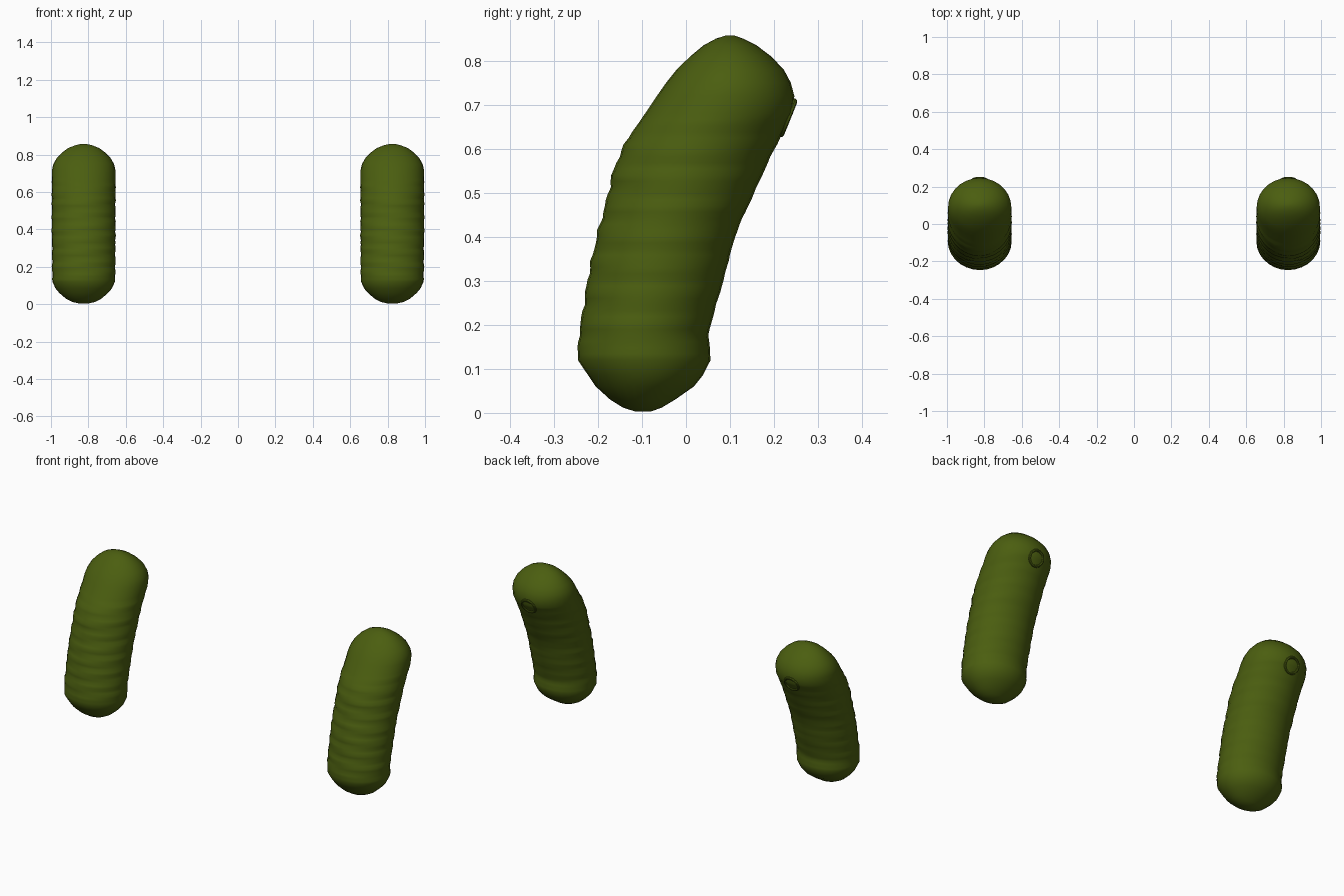
import bpy, bmesh, math

if "Cube" in bpy.data.objects:
    bpy.data.objects.remove(bpy.data.objects["Cube"])

green = bpy.data.materials.new("olive green")
green.diffuse_color = (0.07, 0.112, 0.005, 1)
green.use_nodes = True
green.node_tree.nodes["Principled BSDF"].inputs["Base Color"].default_value = green.diffuse_color

CX, SEG = 0.825, 28
# side profile: height, front y, back y, half width in x
PROFILE = [
    (0.003, -0.115, -0.08, 0.02), (0.012, -0.143, -0.055, 0.06),
    (0.03, -0.172, -0.025, 0.095), (0.06, -0.205, 0.018, 0.13),
    (0.085, -0.222, 0.038, 0.151), (0.12, -0.246, 0.056, 0.167),
    (0.18, -0.243, 0.051, 0.169), (0.24, -0.233, 0.067, 0.169),
    (0.30, -0.224, 0.085, 0.169), (0.36, -0.212, 0.10, 0.17),
    (0.42, -0.198, 0.118, 0.17), (0.48, -0.181, 0.146, 0.17),
    (0.54, -0.168, 0.173, 0.17), (0.59, -0.150, 0.196, 0.17),
    (0.64, -0.122, 0.222, 0.17), (0.68, -0.092, 0.243, 0.17),
    (0.72, -0.066, 0.246, 0.169), (0.75, -0.045, 0.238, 0.162),
    (0.78, -0.021, 0.222, 0.145), (0.81, 0.010, 0.193, 0.117),
    (0.835, 0.040, 0.160, 0.083), (0.85, 0.068, 0.130, 0.045),
    (0.857, 0.09, 0.11, 0.014)]


def section(z):
    """Interpolate the profile at height z."""
    for a, b in zip(PROFILE, PROFILE[1:]):
        if z <= b[0]:
            t = (z - a[0]) / (b[0] - a[0])
            return [p + (q - p) * t for p, q in zip(a, b)]
    return PROFILE[-1]


def sleeve(name, side):
    """Loft rounded slices, with soft cloth folds mostly on the front."""
    bm = bmesh.new()
    heights = [p[0] for p in PROFILE if p[0] < 0.12]
    heights += [0.12 + 0.56 * i / 40 for i in range(40)]
    heights += [p[0] for p in PROFILE if p[0] >= 0.68]
    rings = []
    for z in heights:
        _, y0, y1, w = section(z)
        fade = max(0, min(1, (z - 0.1) / 0.06, (0.7 - z) / 0.08))
        ring = []
        for i in range(SEG):
            a = 2 * math.pi * i / SEG
            c, s = math.cos(a), math.sin(a)
            fold = (math.sin(z * 95 + 1.6 * c) + 0.6 * math.sin(z * 167 - 2.2 * c + 1))
            k = 1 + 0.013 * fade * fold * (0.65 - 0.35 * s)
            ring.append(bm.verts.new((side * (CX + w * c * k),
                                      (y0 + y1) / 2 + (y1 - y0) / 2 * s * k, z)))
        rings.append(ring)
    for r, q in zip(rings, rings[1:]):
        for i in range(SEG):
            j = (i + 1) % SEG
            bm.faces.new((r[i], r[j], q[j], q[i]))
    bm.faces.new(rings[0])
    bm.faces.new(rings[-1])
    bmesh.ops.recalc_face_normals(bm, faces=bm.faces)
    me = bpy.data.meshes.new(name)
    bm.to_mesh(me)
    bm.free()
    me.materials.append(green)
    ob = bpy.data.objects.new(name, me)
    bpy.context.collection.objects.link(ob)
    bpy.ops.object.select_all(action='DESELECT')
    ob.select_set(True)
    bpy.context.view_layer.objects.active = ob
    bpy.ops.object.shade_smooth_by_angle(angle=math.radians(40))


for label, side in (("left", -1), ("right", 1)):
    sleeve(label + "_sleeve", side)
    # small raised ring on the back of the upper sleeve
    bpy.ops.mesh.primitive_torus_add(
        major_radius=0.04, minor_radius=0.007, major_segments=24, minor_segments=8,
        location=(side * CX, 0.231, 0.67), rotation=(math.radians(-112), 0, 0))
    ring = bpy.context.object
    ring.name = label + "_back_ring"
    ring.data.materials.append(green)
    bpy.ops.object.shade_smooth_by_angle(angle=math.radians(40))
